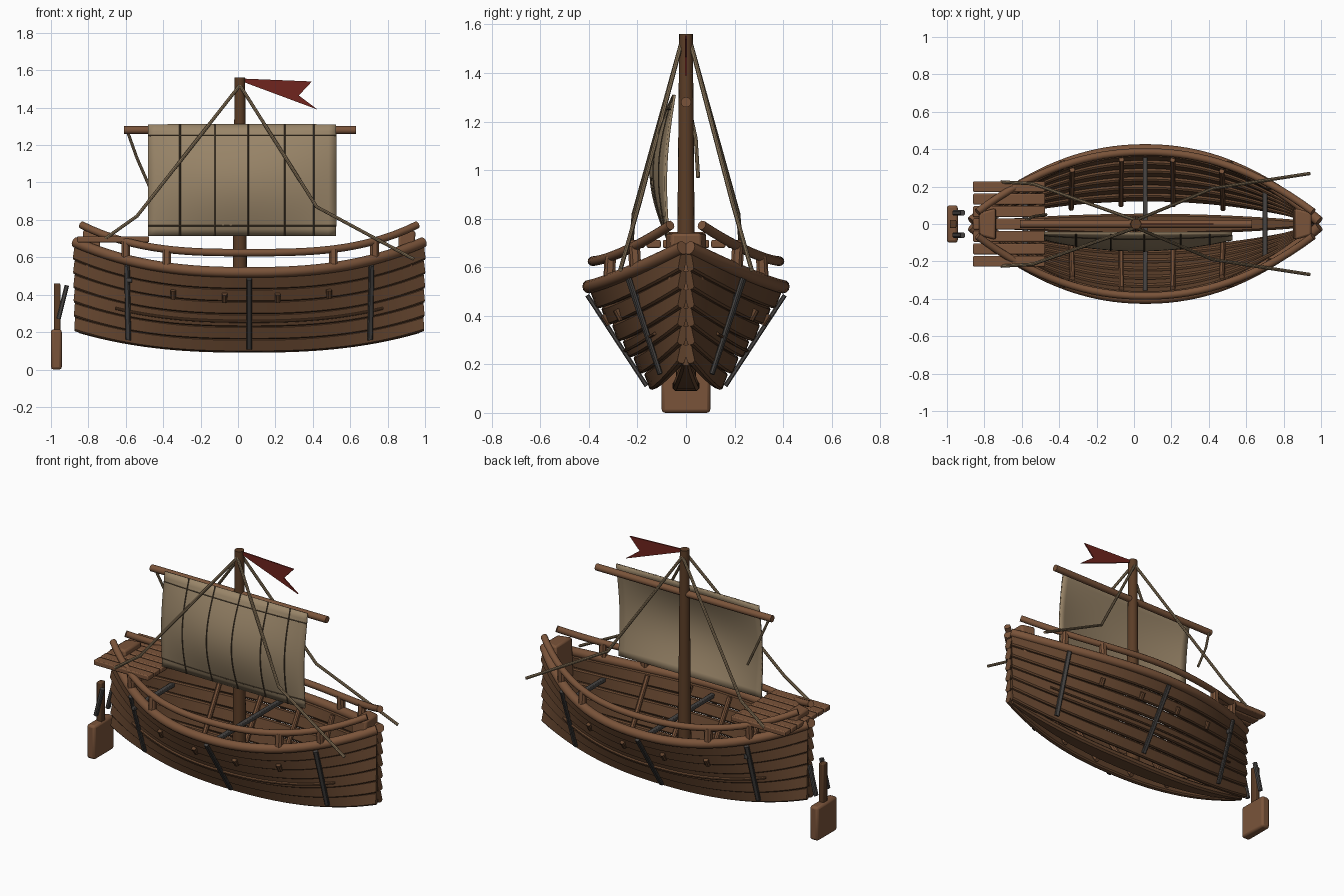
import bpy, bmesh, math
from mathutils import Vector as V

if "Cube" in bpy.data.objects:
    bpy.data.objects.remove(bpy.data.objects["Cube"])


def mat(name, rgb):
    m = bpy.data.materials.new(name)
    m.diffuse_color = (*rgb, 1)
    m.use_nodes = True
    m.node_tree.nodes["Principled BSDF"].inputs["Base Color"].default_value = m.diffuse_color
    return m


LIGHT = mat("light_wood", (0.195, 0.088, 0.042))
DARK = mat("dark_wood", (0.125, 0.058, 0.027))
MASTC = mat("mast_wood", (0.105, 0.047, 0.020))
CLOTH = mat("sail_cloth", (0.32, 0.235, 0.14))
SEAM = mat("seam_thread", (0.075, 0.052, 0.03))
ROPE = mat("rope", (0.26, 0.185, 0.105))
IRON = mat("iron", (0.065, 0.060, 0.057))
RED = mat("flag_red", (0.16, 0.018, 0.013))


def make(name, verts, faces, m, smooth=True):
    me = bpy.data.meshes.new(name)
    me.from_pydata([tuple(v) for v in verts], [], faces)
    bm = bmesh.new()
    bm.from_mesh(me)
    bmesh.ops.recalc_face_normals(bm, faces=bm.faces)
    bm.to_mesh(me)
    bm.free()
    me.materials.append(m)
    ob = bpy.data.objects.new(name, me)
    bpy.context.collection.objects.link(ob)
    if smooth:
        bpy.ops.object.select_all(action='DESELECT')
        ob.select_set(True)
        bpy.context.view_layer.objects.active = ob
        bpy.ops.object.shade_smooth_by_angle(angle=math.radians(40))
    return ob


def loft(name, rings, m):
    """Skin a list of equal rings and cap both ends."""
    n = len(rings[0])
    verts = [p for r in rings for p in r]
    faces = [(a * n + i, a * n + (i + 1) % n, (a + 1) * n + (i + 1) % n, (a + 1) * n + i)
             for a in range(len(rings) - 1) for i in range(n)]
    faces += [tuple(range(n)), tuple(range(len(verts) - n, len(verts)))]
    return make(name, verts, faces, m)


def tube(name, pts, r, m, sides=10, r2=None):
    pts = [V(p) for p in pts]
    r2 = r if r2 is None else r2
    rings = []
    for i, p in enumerate(pts):
        d = (pts[min(i + 1, len(pts) - 1)] - pts[max(i - 1, 0)]).normalized()
        a = d.cross(V((0, 1, 0)) if abs(d.y) < 0.8 else V((1, 0, 0))).normalized()
        b = d.cross(a)
        q = r + (r2 - r) * i / (len(pts) - 1)
        rings.append([p + a * q * math.cos(k * math.tau / sides) + b * q * math.sin(k * math.tau / sides)
                      for k in range(sides)])
    return loft(name, rings, m)


def plank_ring(p, u, n, hw, ht):
    """Rounded rectangular cross-section."""
    c = min(hw, ht) * 0.5
    sec = [(hw, ht - c), (hw - c, ht), (c - hw, ht), (-hw, ht - c),
           (-hw, c - ht), (c - hw, -ht), (hw - c, -ht), (hw, c - ht)]
    return [p + u * a + n * b for a, b in sec]


def box(name, lo, hi, m, bevel=0.006, top=1.0):
    lo, hi = V(lo), V(hi)
    c, h = (lo + hi) / 2, (hi - lo) / 2
    verts = [(c.x + h.x * sx * (top if sz > 0 else 1), c.y + h.y * sy, c.z + h.z * sz)
             for sz in (-1, 1) for sx, sy in ((-1, -1), (1, -1), (1, 1), (-1, 1))]
    faces = [(0, 1, 2, 3), (4, 5, 6, 7)] + [(i, (i + 1) % 4, 4 + (i + 1) % 4, 4 + i) for i in range(4)]
    ob = make(name, verts, faces, m)
    if bevel:
        b = ob.modifiers.new("bevel", 'BEVEL')
        b.width, b.segments = bevel, 2
    return ob


# Hull surface: t runs stern to bow (-1..1), s runs keel to rail (0..1)
CX, HL = 0.06, 0.93


def hull(t, s, side):
    k = 1 - abs(t) ** 2.1
    lift = abs(t) ** 2.5
    zm, ze = 0.10 + 0.42 * s, 0.205 + 0.475 * s
    return V((CX + HL * t, side * ((0.11 + 0.275 * s) * k + 0.014), zm + (ze - zm) * lift))


def frame(t, s, side):
    u = (hull(t, s + 0.01, side) - hull(t, s - 0.01, side)).normalized()
    e = 0.005
    d = (hull(min(t + e, 1), s, side) - hull(max(t - e, -1), s, side)).normalized()
    n = d.cross(u).normalized()
    return hull(t, s, side), u, n if n.y * side > 0 else -n, d


TS = [-1 + 2 * i / 32 for i in range(33)]

for side, tag in ((-1, "right"), (1, "left")):
    # Overlapping hull strakes
    for i in range(6):
        s = (i + 0.5) / 6 * 0.96
        rings = []
        for t in TS:
            p, u, n, d = frame(t, s, side)
            w = (u - n * 0.22).normalized()
            rings.append(plank_ring(p, w, w.cross(d).normalized(), 0.0385, 0.016))
        loft(f"strake_{tag}_{i}", rings, DARK)
    # Thin wale batten
    loft(f"batten_{tag}", [plank_ring(f[0] + f[2] * 0.02, f[1], f[2], 0.006, 0.008)
                           for f in (frame(t * 0.76, 0.40, side) for t in TS)], DARK)
    # Gunwale and raised rail
    tube(f"gunwale_{tag}", [hull(t, 1.0, side) for t in TS], 0.028, LIGHT, 12)

    def rail(t):
        return V((CX + HL * t, side * (0.345 * (1 - abs(t) ** 2.1) + 0.04), 0.625 + 0.165 * abs(t) ** 3))
    tube(f"upper_rail_{tag}", [rail(t * 0.965) for t in TS], 0.020, LIGHT, 12)
    # Rail posts
    for x in (-0.60, -0.38, 0.51, 0.73):
        t = (x - CX) / HL
        a, b = hull(t, 1.0, side), rail(t)
        loft(f"rail_post_{tag}", [plank_ring(p, V((1, 0, 0)), V((0, 1, 0)), 0.023, 0.022) for p in (a, b)], LIGHT)
    # Inner ribs with peg ends outside
    for x in (-0.34, -0.07, 0.21, 0.48):
        t = (x - CX) / HL
        fr = [frame(t, s, side) for s in (0.02, 0.35, 0.65, 0.92)]
        loft(f"rib_{tag}", [plank_ring(p - n * 0.03, d, n, 0.013, 0.014) for p, u, n, d in fr], LIGHT)
        p, u, n, d = frame(t, 0.70, side)
        loft(f"rib_peg_{tag}", [plank_ring(p + n * 0.02 + u * h, d, n, 0.014, 0.014) for h in (-0.024, 0.024)], DARK)
    # Iron hull straps
    for x in (-0.58, 0.06, 0.70):
        t = (x - CX) / HL
        fr = [frame(t, s, side) for s in (0.06, 0.35, 0.65, 0.95)]
        loft(f"hull_strap_{tag}", [plank_ring(p + n * 0.026, d, n, 0.014, 0.009) for p, u, n, d in fr], IRON)
    # Shrouds
    tube(f"aft_shroud_{tag}", [(0.01, side * 0.02, 1.52), (-0.54, side * 0.215, 0.82), (-0.71, side * 0.225, 0.70)],
         0.009, ROPE, 8)
    tube(f"fore_shroud_{tag}", [(0.01, side * 0.02, 1.52), (0.42, side * 0.19, 0.87), (0.94, side * 0.27, 0.59)],
         0.009, ROPE, 8)
    # Rudder iron arms
    fr = [V((-0.96, side * 0.06, 0.27)), V((-0.915, side * 0.06, 0.45))]
    loft(f"rudder_arm_{tag}", [plank_ring(p, V((0.97, 0, -0.24)), V((0, 1, 0)), 0.012, 0.014) for p in fr], IRON)

# Keel
loft("keel", [plank_ring(V((CX + HL * t * 0.98, 0, 0.112 + 0.105 * abs(t) ** 2.5)), V((0, 1, 0)), V((0, 0, 1)),
                         0.055 * (1 - 0.75 * t * t), 0.022) for t in TS], DARK)

# Iron cross ties
for x, h in ((-0.58, 0.23), (0.06, 0.36), (0.70, 0.20)):
    box("cross_tie", (x - 0.013, -h, 0.465), (x + 0.013, h, 0.49), IRON, 0.004)

# Stem blocks at bow and stern
for sgn, nm, z1 in ((1, "bow_block", 0.74), (-1, "stern_block", 0.745)):
    xs = [(CX + sgn * 0.79, 0.085, 0.49), (CX + sgn * 0.87, 0.075, 0.49),
          (CX + sgn * 0.89, 0.06, z1), (CX + sgn * 0.80, 0.085, z1)]
    verts = [(x, s * y, z) for s in (-1, 1) for x, y, z in xs]
    ob = make(nm, verts, [(0, 1, 2, 3), (4, 5, 6, 7)] + [(i, (i + 1) % 4, 4 + (i + 1) % 4, 4 + i) for i in range(4)],
              LIGHT)
    b = ob.modifiers.new("bevel", 'BEVEL')
    b.width, b.segments = 0.012, 2

# Stern deck boards
for i in range(-3, 4):
    y = i * 0.0665
    box("stern_deck_board", (-0.86, y - 0.029, 0.68), (-0.475, y + 0.029, 0.712), LIGHT)

# Rudder
box("rudder_blade", (-1.0, -0.1, 0.0), (-0.942, 0.1, 0.215), LIGHT, 0.014)
box("rudder_post", (-0.985, -0.022, 0.20), (-0.95, 0.022, 0.46), MASTC)

# Mast and yard
tube("mast", [(0.01, 0, 0.11), (0.01, 0, 0.8), (0.01, 0, 1.56)], 0.042, MASTC, 16, 0.028)
tube("yard", [(-0.61, 0, 1.28), (0.63, 0, 1.28)], 0.021, LIGHT, 14)
tube("yard_rope", [(-0.59, 0.01, 1.27), (-0.54, 0.04, 1.13), (-0.47, 0.05, 0.97)], 0.008, ROPE, 8)


# Billowing sail with seams
def sail(a, v):
    return V((0.022 + 0.503 * a, -0.047 - 0.025 * (1 - v)
              - (0.022 + 0.06 * (1 - a * a)) * math.sin(math.pi * v), 0.715 + 0.595 * v))


NU, NV = 24, 16
verts = [sail(-1 + 2 * i / NU, j / NV) for j in range(NV + 1) for i in range(NU + 1)]
faces = [(j * (NU + 1) + i, j * (NU + 1) + i + 1, (j + 1) * (NU + 1) + i + 1, (j + 1) * (NU + 1) + i)
         for j in range(NV) for i in range(NU)]
ob = make("sail", verts, faces, CLOTH)
sol = ob.modifiers.new("thickness", 'SOLIDIFY')
sol.thickness, sol.offset = 0.01, 0
FRONT = V((0, -0.005, 0))
for x in (-0.31, -0.125, 0.055, 0.25, 0.405):
    tube("sail_seam", [sail((x - 0.022) / 0.503, j / NV) + FRONT for j in range(NV + 1)], 0.0045, SEAM, 6)
for v in (0.09, 0.90):
    tube("sail_hem", [sail(-1 + 2 * i / NU, v) + FRONT for i in range(NU + 1)], 0.0035, SEAM, 6)

# Swallow-tailed flag
pts = [(0.035, 1.555), (0.395, 1.54), (0.325, 1.465), (0.425, 1.39), (0.035, 1.535)]
verts = [(x, y, z) for y in (-0.004, 0.004) for x, z in pts]
make("flag", verts, [(0, 1, 2), (0, 2, 4), (2, 3, 4), (5, 6, 7), (5, 7, 9), (7, 8, 9)]
     + [(i, (i + 1) % 5, 5 + (i + 1) % 5, 5 + i) for i in range(5)], RED, False)
